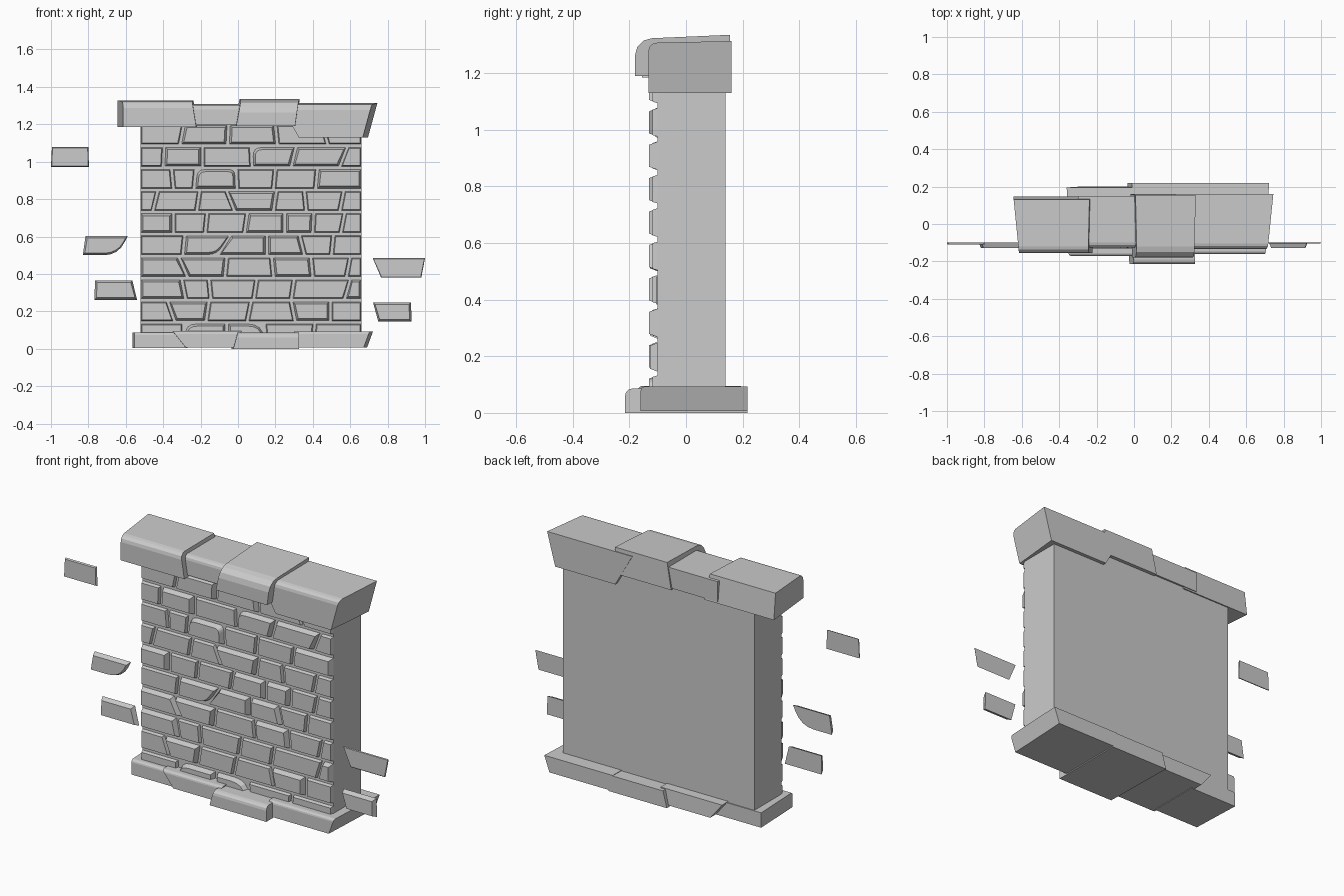
import bpy, bmesh, math
from mathutils import Vector

if "Cube" in bpy.data.objects:
    bpy.data.objects.remove(bpy.data.objects["Cube"])


def make_object(name, bm):
    bmesh.ops.recalc_face_normals(bm, faces=bm.faces)
    mesh = bpy.data.meshes.new(name)
    bm.to_mesh(mesh)
    bm.free()
    obj = bpy.data.objects.new(name, mesh)
    bpy.context.collection.objects.link(obj)
    return obj


def loft(bm, ring_a, ring_b):
    """Closed solid between two matching outlines."""
    a = [bm.verts.new(p) for p in ring_a]
    b = [bm.verts.new(p) for p in ring_b]
    n = len(a)
    for i in range(n):
        j = (i + 1) % n
        bm.faces.new((a[i], a[j], b[j], b[i]))
    bm.faces.new(a[::-1])
    bm.faces.new(b)


def outline(corners, rounded, steps=4):
    """2D outline; rounded maps corner index to corner size."""
    pts = []
    for i, c in enumerate(corners):
        c = Vector(c)
        r = rounded.get(i, 0)
        if not r:
            pts.append(c)
            continue
        d0 = Vector(corners[i - 1]) - c
        d1 = Vector(corners[(i + 1) % len(corners)]) - c
        p = c + d0.normalized() * min(r, d0.length * .9)
        q = c + d1.normalized() * min(r, d1.length * .9)
        for k in range(steps + 1):
            t = k / steps
            pts.append(p * (1 - t) ** 2 + c * 2 * t * (1 - t) + q * t * t)
    return pts


def brick(bm, bottom, top, z0, z1, front, back=-.095, rounded={}, inset=.012):
    # corners: 0 bottom left, 1 bottom right, 2 top right, 3 top left
    pts = outline([(bottom[0], z0), (bottom[1], z0), (top[1], z1), (top[0], z1)], rounded)
    xs, zs = [p.x for p in pts], [p.y for p in pts]
    cx, cz = (min(xs) + max(xs)) / 2, (z0 + z1) / 2
    sx = 1 - 2 * inset / (max(xs) - min(xs))
    sz = 1 - 2 * inset / (z1 - z0)
    loft(bm, [(p.x, back, p.y) for p in pts],
         [(cx + (p.x - cx) * sx, front, cz + (p.y - cz) * sz) for p in pts])


def block(name, bottom, top, z0, z1, y_bottom, y_top, r, taper, rise=0.0):
    """Cap or base stone: rounded side profile stretched between slanted ends."""
    (f, b), (f2, b2) = y_bottom, y_top
    prof = [(b, z0), (f, z0)]
    for k in range(4):
        a = k / 3 * math.pi / 2
        prof.append((f2 + r * (1 - math.cos(a)), z1 - rise - r * (1 - math.sin(a))))
    prof.append((b2, z1))
    rings = []
    for side in (0, 1):
        ring = []
        for y, z in prof:
            t = (z - z0) / (z1 - z0)
            x = bottom[side] * (1 - t) + top[side] * t
            u = (b - y) / (b - f)
            x += (1, -1)[side] * taper[side] * u
            ring.append((x, y, z))
        rings.append(ring)
    bm = bmesh.new()
    loft(bm, *rings)
    return make_object(name, bm)


# Wall core
bm = bmesh.new()
loft(bm, [(-.52, -.10, .012), (.66, -.10, .012), (.66, .14, .012), (-.52, .14, .012)],
     [(-.52, -.10, 1.22), (.66, -.10, 1.22), (.66, .14, 1.22), (-.52, .14, 1.22)])
make_object("wall_core", bm)

# Brick courses, bottom to top: joints as (x at bottom, x at top)
courses = [
    [(-.29, -.29), (-.06, -.06), (.15, .14), (.40, .41)],
    [(-.34, -.375), (-.17, -.155), (.05, .07), (.305, .285), (.495, .495)],
    [(-.28, -.30), (-.145, -.155), (.085, .10), (.285, .30), (.57, .60)],
    [(-.27, -.315), (-.07, -.06), (.19, .18), (.40, .39), (.58, .60)],
    [(-.295, -.285), (-.105, -.04), (.155, .155), (.355, .33), (.50, .51)],
    [(-.345, -.345), (-.175, -.165), (.035, .05), (.25, .25), (.40, .405), (.55, .57)],
    [(-.455, -.43), (-.22, -.205), (-.02, -.06), (.19, .205), (.365, .355), (.545, .565)],
    [(-.345, -.355), (-.235, -.225), (-.005, -.01), (.19, .20), (.415, .425)],
    [(-.40, -.395), (-.19, -.19), (.075, .07), (.285, .31), (.545, .585)],
    [(-.31, -.29), (-.055, -.05), (.21, .20), (.48, .45)],
]
# Bricks that stand out further, per course
proud = [(1, 2), (1, 4), (0, 5), (0, 1, 3), (1, 2, 3), (0, 3, 4), (3,), (2, 5), (1, 3, 4), (1, 2)]
# Worn round corners by (course, brick)
worn = {(0, 1): {3: .06}, (0, 2): {2: .08}, (4, 1): {1: .05}, (7, 2): {2: .03, 3: .04},
        (8, 3): {3: .05}}
for row, joints in enumerate(courses):
    bm = bmesh.new()
    edges = [(-.527, -.527)] + joints + [(.667, .667)]
    z = .03 + .118 * row
    for i, (l, r) in enumerate(zip(edges, edges[1:])):
        deep = i in proud[row]
        brick(bm, (l[0] + .007, r[0] - .007), (l[1] + .007, r[1] - .007), z, z + .104,
              -.13 if deep else -.118, rounded=worn.get((row, i), {}),
              inset=.013 if deep else .007)
    make_object(f"brick_course_{row + 1}", bm)

# Loose bricks floating either side of the wall
loose = [
    ((-1.0, -.797), (-.995, -.80), .972, 1.078, -.11, {}),
    ((-.83, -.64), (-.815, -.59), .50, .603, -.127, {1: .08}),
    ((-.767, -.54), (-.765, -.565), .262, .366, -.127, {}),
    ((.765, .98), (.72, 1.0), .38, .485, -.104, {}),
    ((.75, .928), (.722, .925), .145, .248, -.127, {}),
]
for i, (b, t, z0, z1, front, rnd) in enumerate(loose):
    bm = bmesh.new()
    brick(bm, b, t, z0, z1, front, -.10, rnd, .004 if front > -.12 else .011)
    make_object(f"loose_brick_{i + 1}", bm)

# Cap stones
block("cap_left", (-.645, -.215), (-.645, -.238), 1.185, 1.328, (-.155, .147), (-.155, .13),
      .035, (.03, .008), .006)
block("cap_filler", (-.30, .02), (-.30, .02), 1.195, 1.308, (-.125, .15), (-.125, .15),
      .025, (0, 0), .005)
block("cap_centre", (-.02, .31), (.008, .33), 1.19, 1.335, (-.18, .16), (-.18, .155),
      .06, (.01, .005), .012)
block("cap_right", (.325, .695), (.22, .745), 1.13, 1.313, (-.133, .16), (-.133, .16),
      .03, (0, .028), .006)

# Base stones
block("base_left", (-.565, -.27), (-.565, -.27), .005, .088, (-.15, .145), (-.15, .145),
      .015, (.012, 0))
block("base_middle_left", (-.29, -.015), (-.36, .02), .008, .095, (-.17, .20), (-.17, .195),
      .015, (.01, 0))
block("base_middle_right", (-.035, .325), (-.01, .325), 0, .09, (-.215, .218), (-.215, .218),
      .025, (.01, 0), .004)
block("base_right", (.325, .69), (.30, .722), .006, .093, (-.16, .218), (-.16, .218),
      .015, (0, .018))
